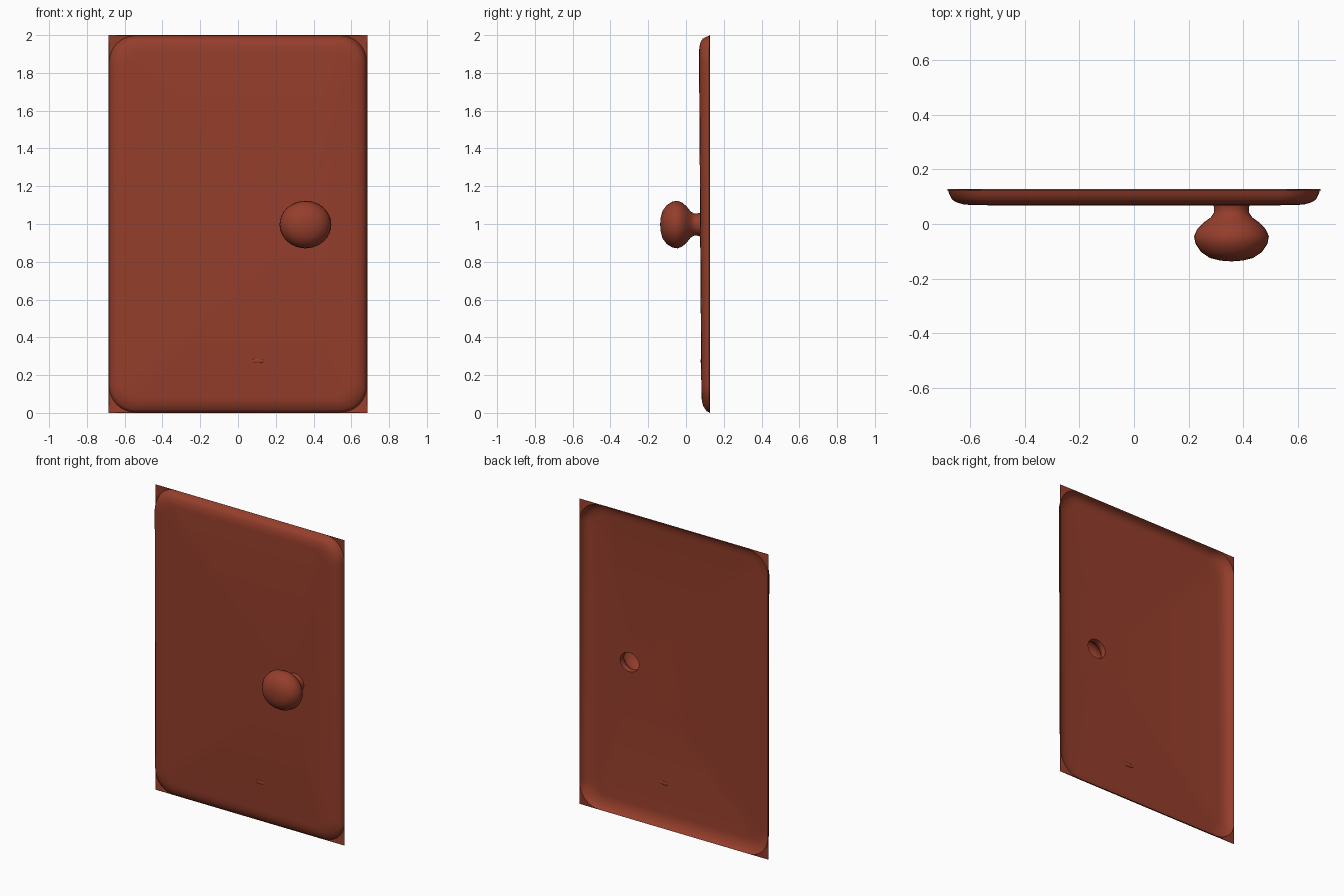
import bpy, bmesh, math
from mathutils import Vector

cube = bpy.data.objects.get("Cube")
if cube:
    bpy.data.objects.remove(cube, do_unlink=True)

paint = bpy.data.materials.new("red_brown_paint")
paint.use_nodes = True
colour = (0.30, 0.048, 0.024, 1)
paint.diffuse_color = colour
paint.node_tree.nodes["Principled BSDF"].inputs["Base Color"].default_value = colour

HALF_W, HALF_H, STEPS = 0.685, 1.0, 10
KNOB_X, KNOB_Z, KNOB_SQUASH, SEGMENTS = 0.357, 0.997, 0.92, 32


def finish(bm, name, angle=40):
    mesh = bpy.data.meshes.new(name)
    bm.to_mesh(mesh)
    bm.free()
    mesh.materials.append(paint)
    obj = bpy.data.objects.new(name, mesh)
    bpy.context.collection.objects.link(obj)
    bpy.ops.object.select_all(action='DESELECT')
    bpy.context.view_layer.objects.active = obj
    obj.select_set(True)
    bpy.ops.object.shade_smooth_by_angle(angle=math.radians(angle))
    return obj


def bridge(bm, a, b):
    for i in range(len(a)):
        j = (i + 1) % len(a)
        bm.faces.new((a[i], a[j], b[j], b[i]))


def rounded_loop(bm, inset, radius, y):
    """Rounded rectangle, facing the front, with a slight lean."""
    verts = []
    for k, (sx, sz) in enumerate(((1, 1), (-1, 1), (-1, -1), (1, -1))):
        cx = sx * (HALF_W - inset - radius)
        cz = sz * (HALF_H - inset - radius)
        for s in range(STEPS + 1):
            t = math.pi / 2 * (k + s / STEPS)
            z = cz + radius * math.sin(t)
            lean = -0.007 * z if inset > 0.01 else 0
            verts.append(bm.verts.new((cx + radius * math.cos(t), y + lean, z + HALF_H)))
    return verts


def ring(bm, radius, y):
    return [bm.verts.new((KNOB_X + radius * math.cos(t), y,
                          KNOB_Z + KNOB_SQUASH * radius * math.sin(t)))
            for t in (math.tau * i / SEGMENTS for i in range(SEGMENTS))]


# Door panel: a dished sheet, open at the back, with flat corner fins
bm = bmesh.new()
sections = [(0, 0.0005, 0.122), (0.003, 0.14, 0.128), (0.008, 0.14, 0.110),
            (0.018, 0.135, 0.096), (0.035, 0.125, 0.085),
            (0.06, 0.11, 0.078), (0.09, 0.09, 0.075)]
loops = [rounded_loop(bm, *s) for s in sections]
for a, b in zip(loops, loops[1:]):
    bridge(bm, a, b)
# Flat front with a hole behind the knob
hole = ring(bm, 0.068, 0.075)
edges = []
for loop in (loops[-1], hole):
    for i, v in enumerate(loop):
        w = loop[(i + 1) % len(loop)]
        edges.append(bm.edges.get((v, w)) or bm.edges.new((v, w)))
bmesh.ops.triangle_fill(bm, edges=edges, use_beauty=True, normal=Vector((0, -1, 0)))
bmesh.ops.recalc_face_normals(bm, faces=bm.faces)
front = max(bm.faces, key=lambda f: f.calc_area())
if front.normal.y > 0:
    bmesh.ops.reverse_faces(bm, faces=bm.faces)
finish(bm, "door_panel")

# Hollow round knob on a short neck
bm = bmesh.new()
profile = [(0.068, 0.075), (0.064, 0.06), (0.064, 0.042), (0.076, 0.024),
           (0.104, 0.004), (0.126, -0.02), (0.137, -0.045), (0.132, -0.072),
           (0.112, -0.102), (0.08, -0.124), (0.04, -0.134)]
rings = [ring(bm, *p) for p in profile]
for a, b in zip(rings, rings[1:]):
    bridge(bm, a, b)
tip = bm.verts.new((KNOB_X, -0.137, KNOB_Z))
for i, v in enumerate(rings[-1]):
    bm.faces.new((v, rings[-1][(i + 1) % SEGMENTS], tip))
bmesh.ops.recalc_face_normals(bm, faces=bm.faces)
finish(bm, "door_knob", 60)

# Faint raised dimple low on the panel
bm = bmesh.new()
bmesh.ops.create_uvsphere(bm, u_segments=16, v_segments=8, radius=1)
for v in bm.verts:
    v.co = Vector((0.105 + 0.035 * v.co.x, 0.081 + 0.004 * v.co.y, 0.275 + 0.012 * v.co.z))
finish(bm, "panel_dimple")
